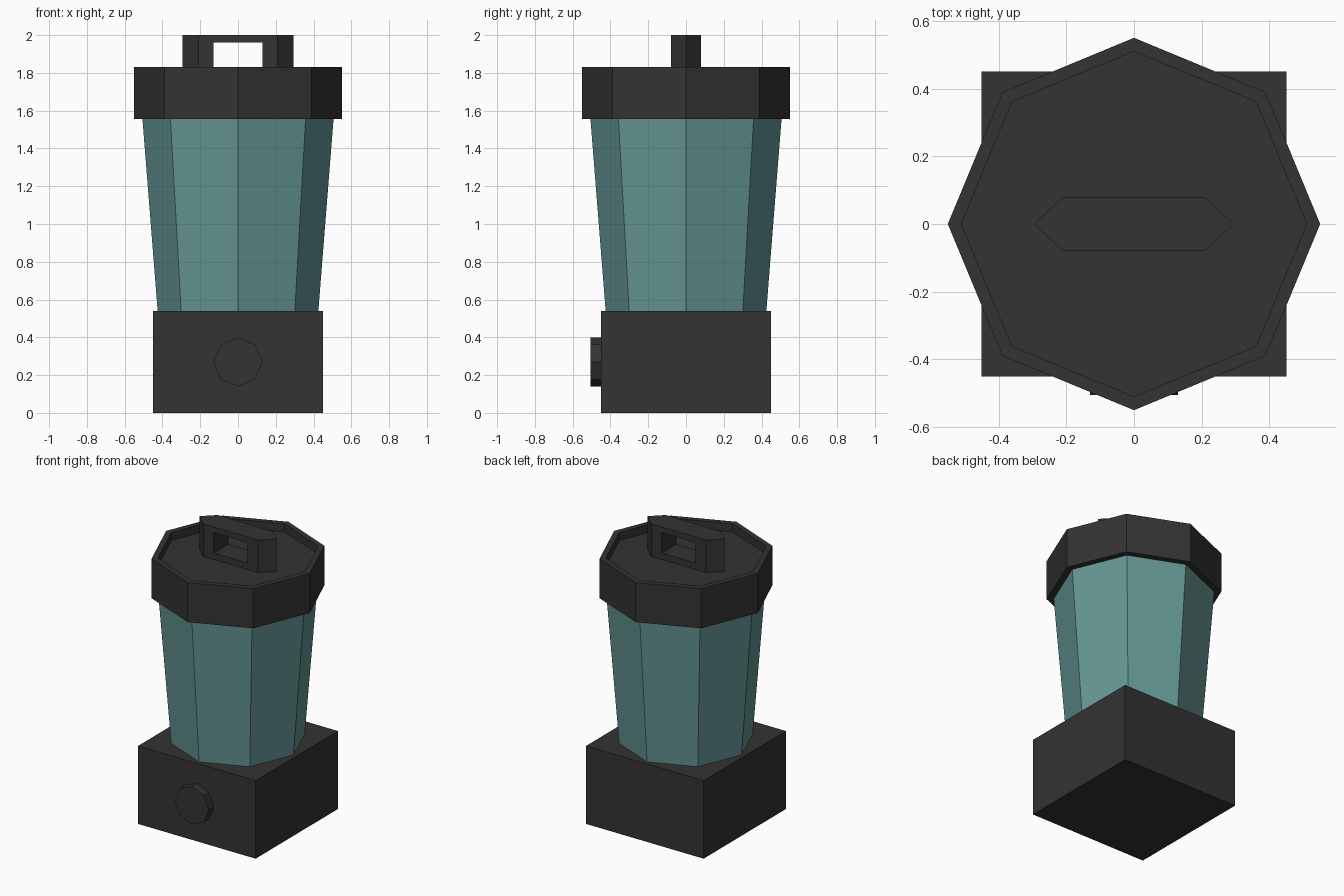
import bpy, bmesh, math
from mathutils import Matrix

if "Cube" in bpy.data.objects:
    bpy.data.objects.remove(bpy.data.objects["Cube"])


def material(name, rgb):
    m = bpy.data.materials.new(name)
    m.diffuse_color = (*rgb, 1)
    m.use_nodes = True
    m.node_tree.nodes["Principled BSDF"].inputs["Base Color"].default_value = m.diffuse_color
    return m


black = material("charcoal plastic", (0.033, 0.033, 0.033))
teal = material("teal glass", (0.127, 0.305, 0.296))


def finish(name, bm, mat):
    bmesh.ops.recalc_face_normals(bm, faces=bm.faces)
    me = bpy.data.meshes.new(name)
    bm.to_mesh(me)
    bm.free()
    me.materials.append(mat)
    ob = bpy.data.objects.new(name, me)
    bpy.context.collection.objects.link(ob)
    return ob


def octagon(r):
    return [(r * math.cos(i * math.pi / 4), r * math.sin(i * math.pi / 4)) for i in range(8)]


def loft(name, rings, mat):
    """Closed solid through (outline, z) rings of equal point count."""
    bm = bmesh.new()
    loops = [[bm.verts.new((x, y, z)) for x, y in pts] for pts, z in rings]
    for a, b in zip(loops, loops[1:]):
        for i in range(len(a)):
            j = (i + 1) % len(a)
            bm.faces.new((a[i], a[j], b[j], b[i]))
    bm.faces.new(loops[0])
    bm.faces.new(loops[-1])
    return finish(name, bm, mat)


# Square motor base
s = 0.45
square = [(-s, -s), (s, -s), (s, s), (-s, s)]
loft("motor_base", [(square, 0), (square, 0.54)], black)

# Tapered jar
loft("jar", [(octagon(0.425), 0.535), (octagon(0.507), 1.57)], teal)

# Lid with a recessed top
loft("lid", [(octagon(0.55), 1.555), (octagon(0.55), 1.83),
             (octagon(0.51), 1.83), (octagon(0.51), 1.775)], black)

# Control knob on the front
knob = loft("knob", [(octagon(0.13), 0.44), (octagon(0.13), 0.505)], black)
knob.data.transform(Matrix.Translation((0, 0, 0.27)) @ Matrix.Rotation(math.pi / 2, 4, 'X'))

# Handle: pointed-end bar with a rectangular opening through it
w, tip, shoulder, hole = 0.08, 0.295, 0.21, 0.13
bottom, low, high, top = 1.77, 1.82, 1.96, 2.0
bm = bmesh.new()


def face(*pts):
    bm.faces.new([bm.verts.new(p) for p in pts])


outline = [(-tip, 0), (-shoulder, -w), (shoulder, -w), (tip, 0), (shoulder, w), (-shoulder, w)]
for z in (bottom, top):
    face(*[(x, y, z) for x, y in outline])
for sx in (-1, 1):
    for y in (-w, w):
        # slanted end, then the leg beside the opening
        face((sx * tip, 0, bottom), (sx * shoulder, y, bottom),
             (sx * shoulder, y, top), (sx * tip, 0, top))
        face((sx * shoulder, y, bottom), (sx * hole, y, low),
             (sx * hole, y, high), (sx * shoulder, y, top))
    # inner wall of the opening
    face((sx * hole, -w, low), (sx * hole, w, low), (sx * hole, w, high), (sx * hole, -w, high))
for outer, inner in ((bottom, low), (top, high)):
    for y in (-w, w):
        face((-shoulder, y, outer), (shoulder, y, outer), (hole, y, inner), (-hole, y, inner))
    face((-hole, -w, inner), (hole, -w, inner), (hole, w, inner), (-hole, w, inner))
bmesh.ops.remove_doubles(bm, verts=bm.verts, dist=0.0005)
finish("lid_handle", bm, black)
